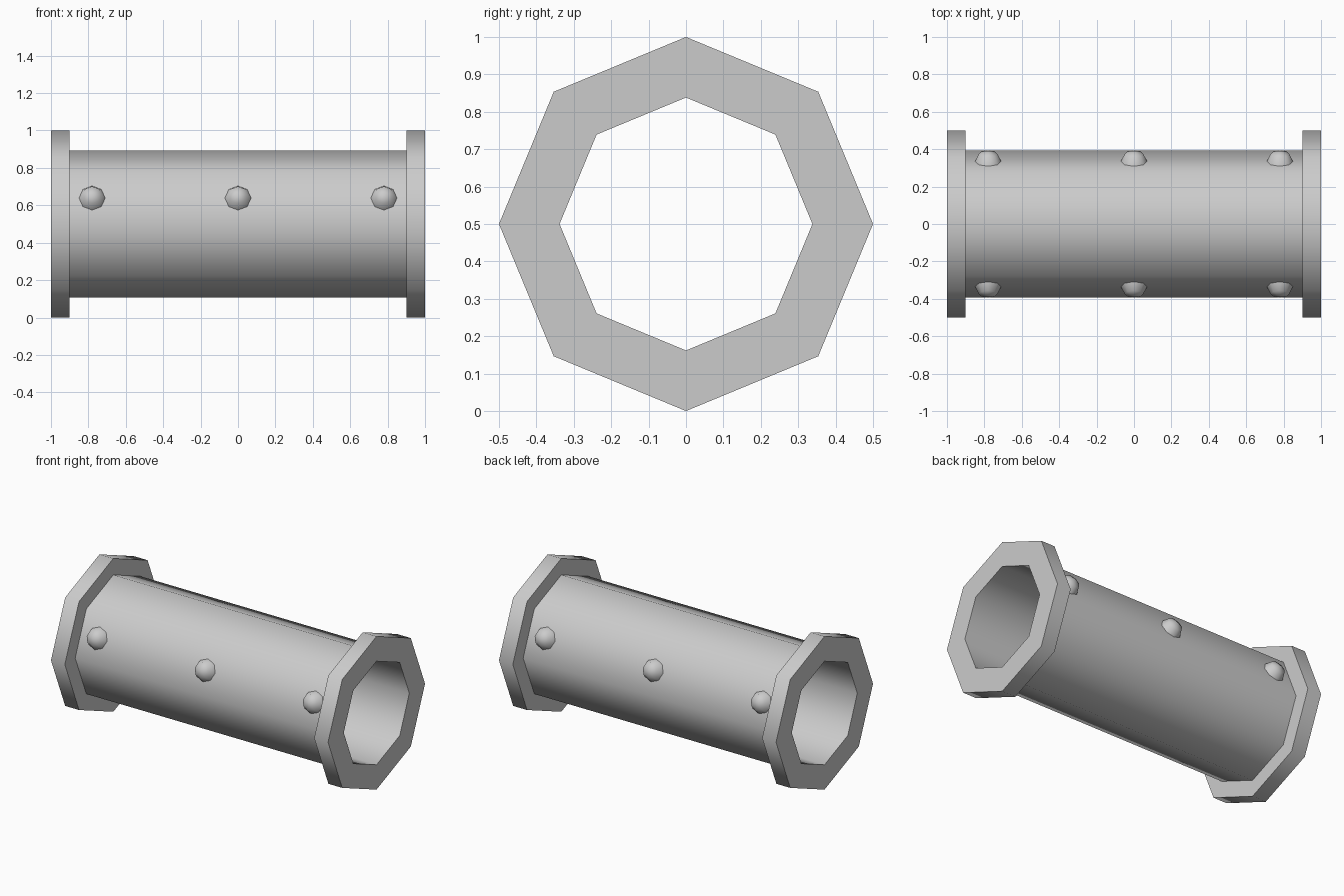
import bpy, bmesh, math
from mathutils import Matrix, Vector

if "Cube" in bpy.data.objects:
    bpy.data.objects.remove(bpy.data.objects["Cube"])

SIDES = 8
AXIS_Z = 0.5
PIPE_R, BORE_R, FLANGE_R = 0.393, 0.338, 0.5


def finish(bm, name):
    bmesh.ops.recalc_face_normals(bm, faces=bm.faces)
    mesh = bpy.data.meshes.new(name)
    bm.to_mesh(mesh)
    bm.free()
    obj = bpy.data.objects.new(name, mesh)
    bpy.context.collection.objects.link(obj)
    bpy.ops.object.select_all(action='DESELECT')
    obj.select_set(True)
    bpy.context.view_layer.objects.active = obj
    bpy.ops.object.shade_smooth_by_angle(angle=math.radians(50))
    return obj


# Flanged pipe: closed (x, radius) profile swept round the x axis in 8 steps
profile = [(-1, BORE_R), (-1, FLANGE_R), (-0.9, FLANGE_R), (-0.9, PIPE_R),
           (0.9, PIPE_R), (0.9, FLANGE_R), (1, FLANGE_R), (1, BORE_R)]
bm = bmesh.new()
rings = []
for i in range(SIDES):
    a = 2 * math.pi * i / SIDES
    rings.append([bm.verts.new((x, r * math.cos(a), AXIS_Z + r * math.sin(a)))
                  for x, r in profile])
n = len(profile)
for i in range(SIDES):
    p, q = rings[i], rings[(i + 1) % SIDES]
    for j in range(n):
        k = (j + 1) % n
        bm.faces.new((p[j], p[k], q[k], q[j]))
finish(bm, "flanged_pipe")


# Domed rivets: half spheres sitting on the upper side facets
def rivet(name, x, side):
    bm = bmesh.new()
    bmesh.ops.create_uvsphere(bm, u_segments=8, v_segments=4, radius=0.07)
    bmesh.ops.delete(bm, geom=[v for v in bm.verts if v.co.z < -0.001],
                     context='VERTS')
    bmesh.ops.scale(bm, vec=(1, 1, 0.86), verts=bm.verts)
    tilt = math.pi / SIDES
    normal = Vector((0, side * math.cos(tilt), math.sin(tilt)))
    centre = Vector((x, 0, AXIS_Z)) + normal * PIPE_R * math.cos(tilt)
    turn = Matrix.Rotation(-side * (math.pi / 2 - tilt), 4, 'X')
    bm.transform(Matrix.Translation(centre) @ turn)
    finish(bm, name)


for side, label in ((-1, "front"), (1, "back")):
    for i, x in enumerate((-0.78, 0, 0.78)):
        rivet(f"rivet_{label}_{i + 1}", x, side)
